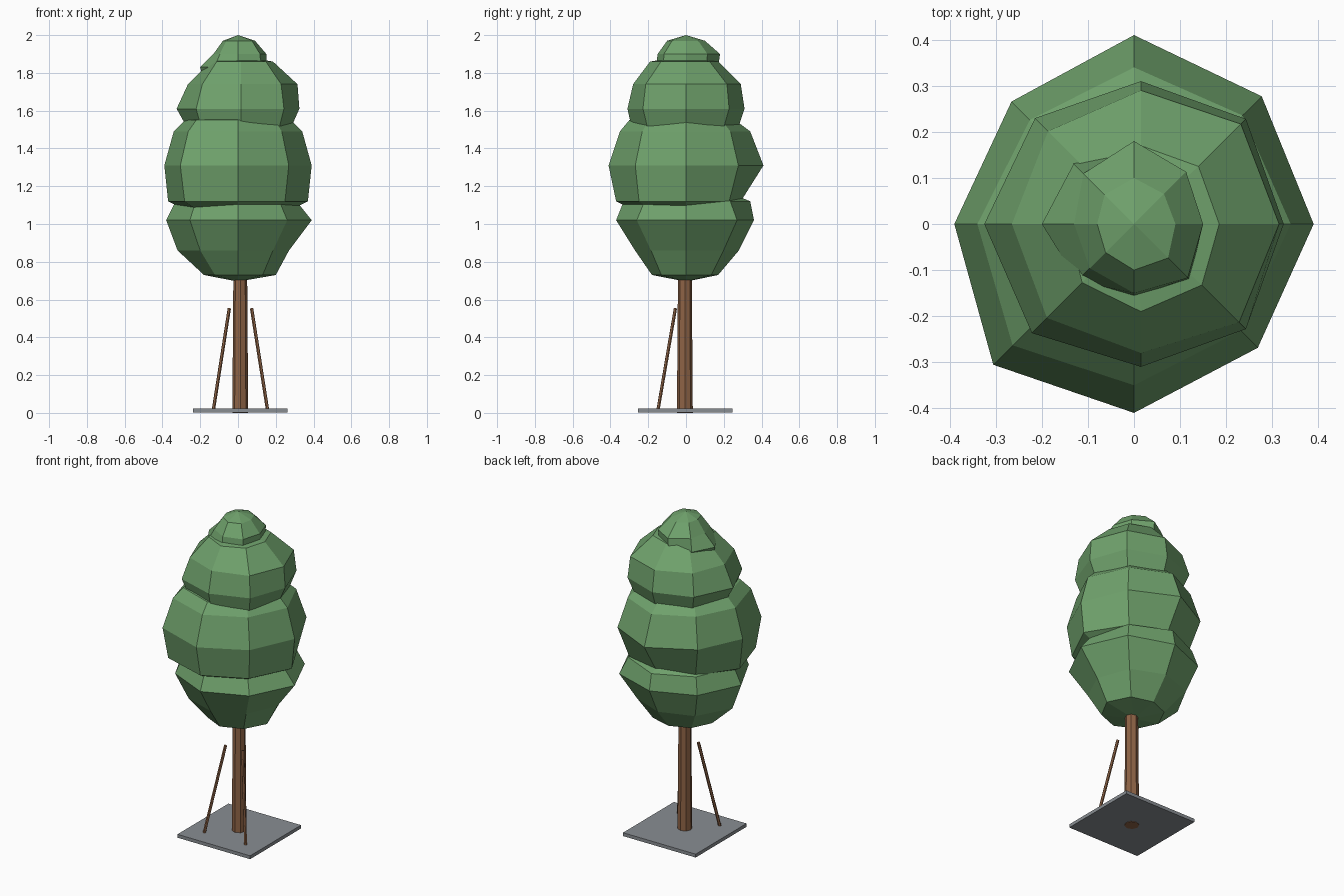
import bpy
import bmesh
import math
from mathutils import Vector

cube = bpy.data.objects.get("Cube")
if cube:
    bpy.data.objects.remove(cube, do_unlink=True)


def make_material(name, color):
    mat = bpy.data.materials.new(name)
    mat.use_nodes = True
    mat.diffuse_color = (*color, 1)
    mat.node_tree.nodes["Principled BSDF"].inputs["Base Color"].default_value = (*color, 1)
    return mat


leaf_green = make_material("leaf green", (0.16, 0.36, 0.15))
bark_brown = make_material("bark brown", (0.27, 0.125, 0.06))
paving_grey = make_material("paving grey", (0.25, 0.27, 0.29))


def finish(name, bm, mat):
    bmesh.ops.recalc_face_normals(bm, faces=bm.faces)
    mesh = bpy.data.meshes.new(name)
    bm.to_mesh(mesh)
    bm.free()
    mesh.materials.append(mat)
    obj = bpy.data.objects.new(name, mesh)
    bpy.context.collection.objects.link(obj)
    return obj


def make_pole(name, start, end, bottom_radius, top_radius, sides):
    """Tapered prism running between two points."""
    start, end = Vector(start), Vector(end)
    axis = end - start
    bm = bmesh.new()
    bmesh.ops.create_cone(bm, cap_ends=True, segments=sides, radius1=bottom_radius,
                          radius2=top_radius, depth=axis.length)
    obj = finish(name, bm, bark_brown)
    obj.location = (start + end) / 2
    obj.rotation_euler = axis.to_track_quat("Z", "Y").to_euler()
    return obj


def make_clump(name, bottom, top, rings, diagonals=(1, 1, 1, 1), shift=0.0):
    """Eight-sided lump. Each ring, in hundredths: height, then reach to -x, +x, -y, +y.
    The diagonals scale the corners between: back +x, back -x, front -x, front +x."""
    bm = bmesh.new()
    loops = []
    for height, minus_x, plus_x, front, back in rings:
        sides = (plus_x, back, minus_x, front)
        loop = []
        for i in range(8):
            k = i // 2
            radius = sides[k]
            if i % 2:
                radius = (sides[k] + sides[(k + 1) % 4]) / 2 * diagonals[k]
            angle = i * math.pi / 4
            loop.append(bm.verts.new((shift + radius * math.cos(angle) / 100,
                                      radius * math.sin(angle) / 100, height / 100)))
        loops.append(loop)
    low = bm.verts.new((shift, 0, bottom))
    high = bm.verts.new((0, 0, top))
    for i in range(8):
        j = (i + 1) % 8
        bm.faces.new((low, loops[0][j], loops[0][i]))
        bm.faces.new((high, loops[-1][i], loops[-1][j]))
        for a, b in zip(loops, loops[1:]):
            bm.faces.new((a[i], a[j], b[j], b[i]))
    return finish(name, bm, leaf_green)


# Ground plate
bm = bmesh.new()
bmesh.ops.create_cube(bm, size=1)
bmesh.ops.scale(bm, vec=(0.5, 0.5, 0.021), verts=bm.verts)
plate = finish("ground_plate", bm, paving_grey)
plate.location = (0.012, -0.005, 0.0135)

# Trunk and the two leaning support stakes
make_pole("trunk", (0.012, -0.006, 0), (0.012, -0.006, 0.8), 0.042, 0.036, 8)
for side, name in ((-1, "right_stake"), (1, "left_stake")):
    make_pole(name, (0.013 + side * 0.145, -0.15, 0.005),
              (0.013 + side * 0.059, -0.056, 0.553), 0.009, 0.009, 6)

# Foliage, from the lowest clump to the crown
make_clump("lower_foliage", 0.695, 1.22, [
    (73, 18, 20, 18, 17),
    (86, 32, 27, 27, 28),
    (102, 38, 39, 37, 36),
    (112, 33, 31, 33, 34),
    (118, 20, 20, 20, 20),
], (1.02, 0.98, 0.96, 0.97))
make_clump("middle_foliage", 1.04, 1.62, [
    (108, 29, 29, 29, 22),
    (112, 37, 37, 37, 29),
    (131, 39, 39, 41, 41),
    (149, 34, 34, 35, 34),
    (155, 28, 28, 30, 26),
], (0.98, 0.94, 1.08, 0.95))
make_clump("upper_foliage", 1.45, 1.89, [
    (152, 29, 27, 29, 28),
    (161, 34, 31, 31, 31),
    (174, 28, 30, 28, 29),
    (186, 16, 17, 19, 17),
], (1.04, 1, 1.03, 1.04), 0.015)
make_clump("crown_foliage", 1.75, 2.0, [
    (179, 19, 13, 12, 14),
    (183, 20, 15, 16, 17),
    (190, 13, 15, 15, 18),
    (197, 8, 9, 10, 10),
], (0.97, 1, 0.97, 1.1))
